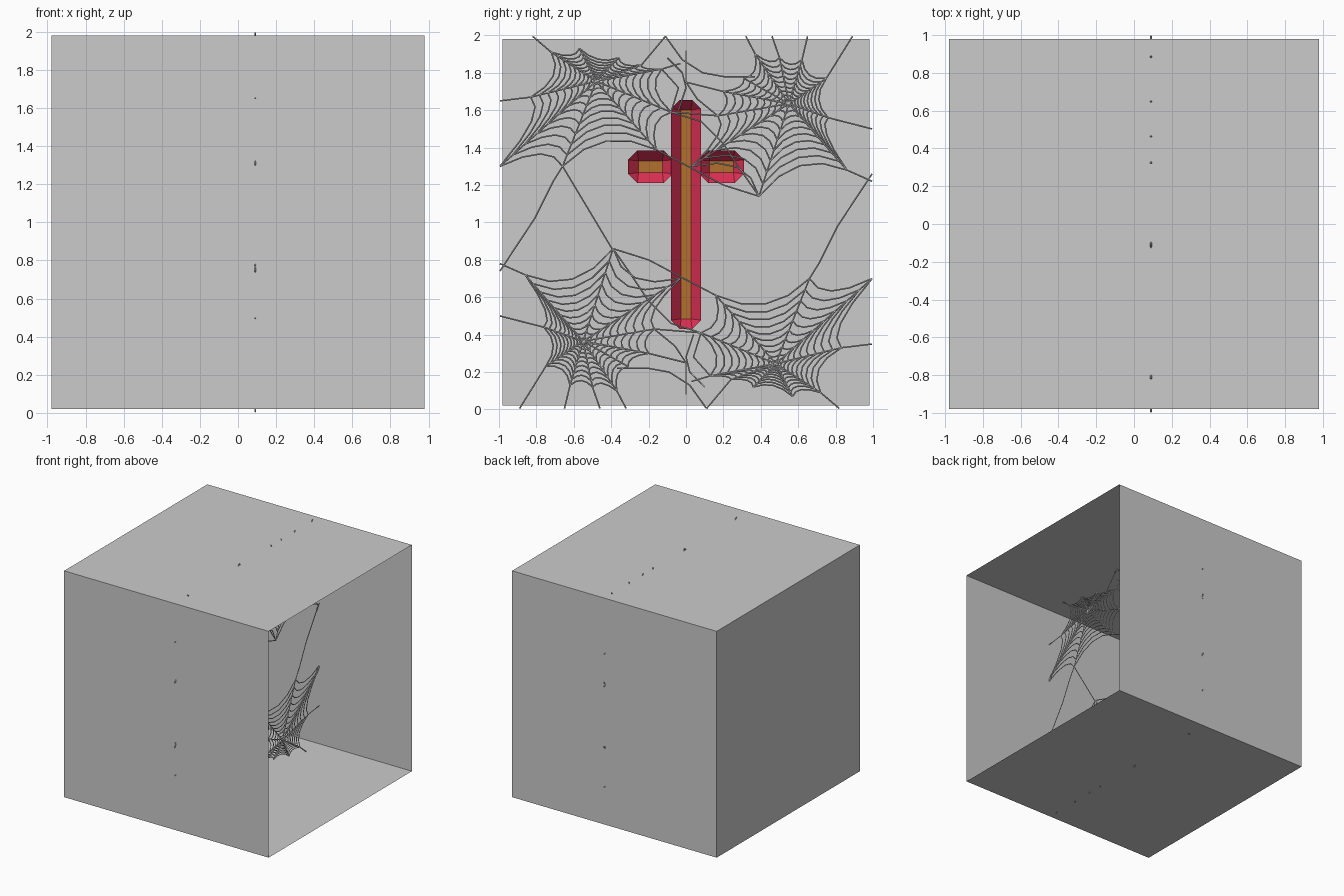
import bpy, bmesh, math
from mathutils import Vector

if "Cube" in bpy.data.objects:
    bpy.data.objects.remove(bpy.data.objects["Cube"])

S = 0.98      # half size of the open box
WEB_X = 0.09  # plane of the cobwebs


def material(name, rgb):
    m = bpy.data.materials.new(name)
    m.diffuse_color = (*rgb, 1)
    m.use_nodes = True
    m.node_tree.nodes["Principled BSDF"].inputs["Base Color"].default_value = m.diffuse_color
    return m


def add_object(name, data):
    ob = bpy.data.objects.new(name, data)
    bpy.context.collection.objects.link(ob)
    return ob


# Box with single-sheet walls, open towards +x
bm = bmesh.new()
bmesh.ops.create_cube(bm, size=2 * S)
bmesh.ops.translate(bm, verts=bm.verts, vec=(0, 0, 1))
bmesh.ops.delete(bm, geom=[f for f in bm.faces if f.normal.x > 0.5], context='FACES_ONLY')
me = bpy.data.meshes.new("open_box")
bm.to_mesh(me)
add_object("open_box", me)

red = material("red", (0.75, 0.03, 0.09))
brown = material("brown", (0.45, 0.16, 0.03))


# Cross: hollow bars with sloping red sides and a brown bottom
def trough(name, y0, y1, z0, z1, rim, floor, cut, inset):
    c = cut
    outer = [(y0 + c, z0), (y1 - c, z0), (y1, z0 + c), (y1, z1 - c),
             (y1 - c, z1), (y0 + c, z1), (y0, z1 - c), (y0, z0 + c)]
    i = inset
    inner = [(y0 + i, z0 + i), (y1 - i, z0 + i), (y1 - i, z1 - i), (y0 + i, z1 - i)]
    bm = bmesh.new()
    o = [bm.verts.new((rim, *p)) for p in outer]
    n = [bm.verts.new((floor, *p)) for p in inner]
    bm.faces.new(n).material_index = 1
    for k in range(4):
        a, b = n[k], n[(k + 1) % 4]
        bm.faces.new((o[2 * k], o[2 * k + 1], b, a))
        bm.faces.new((o[2 * k + 1], o[(2 * k + 2) % 8], b))
    me = bpy.data.meshes.new(name)
    bm.to_mesh(me)
    me.materials.append(red)
    me.materials.append(brown)
    return add_object(name, me)


trough("cross_upright", -0.08, 0.08, 0.43, 1.655, -0.89, -0.955, 0.047, 0.054)
trough("cross_arm_left", -0.31, -0.07, 1.21, 1.385, -0.91, -0.975, 0.05, 0.056)
trough("cross_arm_right", 0.07, 0.31, 1.21, 1.385, -0.91, -0.975, 0.05, 0.056)


# Cobwebs: thin threads in the plane x = WEB_X
def web_lines(hub, spokes, rings):
    hub = Vector(hub)
    ends = [Vector(s[0]) for s in spokes]
    lines = [[hub] + [Vector(p) for p in s] for s in spokes]
    for r in range(1, rings + 1):
        t = (r / rings) ** 1.35
        for a, b in zip(ends, ends[1:] + ends[:1]):
            p, q = hub.lerp(a, t), hub.lerp(b, t)
            # the thread sags towards the hub
            mid = (p + q) / 2
            mid += (hub - mid) * min(0.22, 0.25 * (p - q).length / max((mid - hub).length, 0.01))
            lines.append([p * (1 - u) ** 2 + (mid * 2 - (p + q) / 2) * 2 * u * (1 - u) + q * u * u
                          for u in (0, 0.25, 0.5, 0.75, 1)])
    return lines


def thread_object(name, lines, turn=False):
    cu = bpy.data.curves.new(name, 'CURVE')
    cu.dimensions = '3D'
    cu.bevel_depth = 0.004
    cu.bevel_resolution = 0
    cu.use_fill_caps = True
    for line in lines:
        sp = cu.splines.new('POLY')
        sp.points.add(len(line) - 1)
        for pt, (y, z) in zip(sp.points, line):
            if turn:
                y, z = -y, 2 - z
            pt.co = (WEB_X, y, z, 1)
    return add_object(name, cu)


upper_left = web_lines((-0.48, 1.755), [
    [(-0.72, 1.91), (-0.82, 1.995)],
    [(-0.83, 1.67), (-0.995, 1.65)],
    [(-0.995, 1.30)],
    [(-0.66, 1.30)],
    [(-0.16, 1.39)],
    [(-0.08, 1.59)],
    [(-0.13, 1.82), (-0.03, 1.85)],
    [(-0.24, 1.84), (-0.11, 1.995)],
    [(-0.36, 1.88)],
    [(-0.57, 1.93)]], 10)

upper_right = web_lines((0.55, 1.635), [
    [(0.37, 1.90), (0.32, 1.995)],
    [(0.31, 1.77)],
    [(0.20, 1.70), (0.0, 1.75)],
    [(0.17, 1.57), (-0.08, 1.59)],
    [(0.03, 1.30)],
    [(0.39, 1.14)],
    [(0.86, 1.28), (0.995, 1.22)],
    [(0.76, 1.56), (0.995, 1.50)],
    [(0.75, 1.77), (0.89, 1.995)],
    [(0.62, 1.87), (0.65, 1.995)],
    [(0.50, 1.88), (0.46, 1.995)]], 10)

# Loose threads tying the webs together
ties = [
    [(-0.11, 1.995), (-0.02, 1.87), (0.09, 1.80), (0.20, 1.78), (0.37, 1.78)],
    [(-0.10, 1.88), (-0.02, 1.80), (0.0, 1.72), (-0.04, 1.60)],
    [(-0.13, 1.82), (-0.04, 1.72), (-0.08, 1.59)],
    [(0.0, 1.92), (0.0, 1.75), (0.06, 1.66), (0.17, 1.57)],
    [(-0.16, 1.39), (0.03, 1.29), (0.20, 1.20), (0.39, 1.14)],
    [(-0.08, 1.59), (0.08, 1.54), (0.20, 1.42), (0.30, 1.27), (0.39, 1.14)],
    [(-0.66, 1.30), (-0.71, 1.22), (-0.81, 1.02), (-0.995, 0.74)],
]

for name, lines in (("left", upper_left), ("right", upper_right), ("ties", ties)):
    thread_object("upper_cobweb_" + name, lines)
    thread_object("lower_cobweb_" + name, lines, turn=True)
thread_object("long_thread", [[(-0.66, 1.30), (-0.39, 0.85)]])
